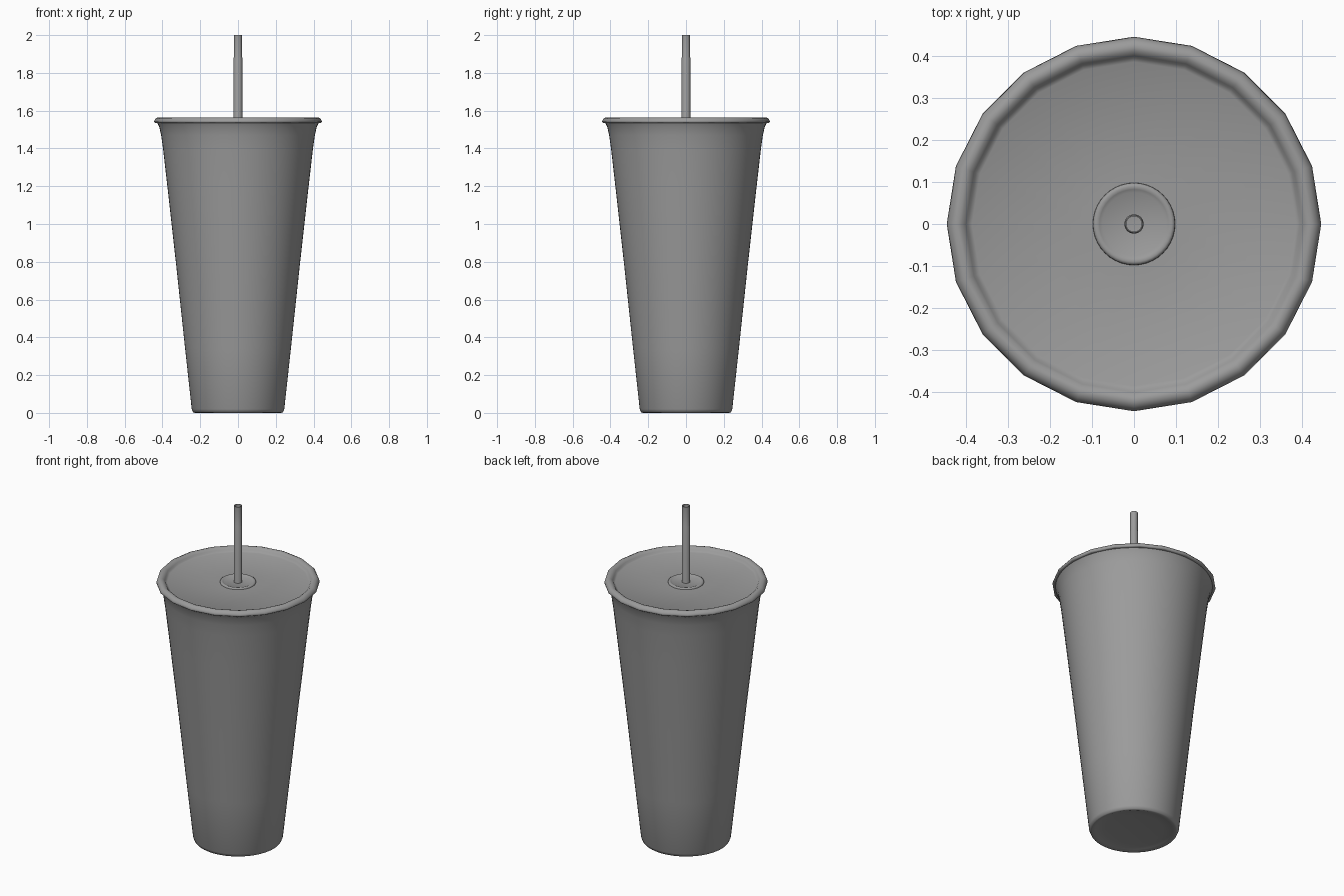
import bpy, bmesh, math

if "Cube" in bpy.data.objects:
    bpy.data.objects.remove(bpy.data.objects["Cube"])

grey = bpy.data.materials.new("dark_grey")
grey.diffuse_color = (0.33, 0.33, 0.33, 1)
grey.use_nodes = True
grey.node_tree.nodes["Principled BSDF"].inputs["Base Color"].default_value = grey.diffuse_color


def lathe(name, profile, sides, angle=40, closed=False):
    """Spin an (r, z) profile around z; points with r = 0 become poles."""
    bm = bmesh.new()
    rings = []
    for r, z in profile:
        if r == 0:
            rings.append([bm.verts.new((0, 0, z))] * sides)
        else:
            rings.append([bm.verts.new((r * math.cos(2 * math.pi * i / sides),
                                        r * math.sin(2 * math.pi * i / sides), z))
                          for i in range(sides)])
    pairs = list(zip(rings, rings[1:]))
    if closed:
        pairs.append((rings[-1], rings[0]))
    for a, b in pairs:
        for i in range(sides):
            j = (i + 1) % sides
            bm.faces.new(list(dict.fromkeys((a[i], a[j], b[j], b[i]))))
    bmesh.ops.recalc_face_normals(bm, faces=bm.faces)
    mesh = bpy.data.meshes.new(name)
    bm.to_mesh(mesh)
    bm.free()
    mesh.materials.append(grey)
    ob = bpy.data.objects.new(name, mesh)
    bpy.context.collection.objects.link(ob)
    bpy.ops.object.select_all(action='DESELECT')
    ob.select_set(True)
    bpy.context.view_layer.objects.active = ob
    bpy.ops.object.shade_smooth_by_angle(angle=math.radians(angle))
    return ob


# Tapered cup: dished base, outer wall with flared lip, then inner wall and floor
lathe("cup", [(0, 0.012), (0.16, 0.011), (0.21, 0.006), (0.228, 0.0), (0.238, 0.003),
              (0.245, 0.02), (0.28, 0.34), (0.327, 0.78), (0.374, 1.2), (0.397, 1.4),
              (0.407, 1.47), (0.417, 1.515), (0.427, 1.535), (0.41, 1.535), (0.395, 1.49),
              (0.362, 1.2), (0.234, 0.04), (0.22, 0.025), (0, 0.025)], 64, 75)

# Twenty-sided lid: rolled rim, recessed plate
lathe("lid", [(0.415, 1.537), (0.438, 1.535), (0.445, 1.54), (0.442, 1.55),
              (0.434, 1.56), (0.422, 1.565), (0.41, 1.562), (0.4, 1.553),
              (0.395, 1.545), (0.385, 1.54), (0.098, 1.54)], 20, 75)
# Raised collar round the straw
lathe("straw_collar", [(0.098, 1.538), (0.097, 1.546), (0.09, 1.55), (0.082, 1.547),
                       (0.075, 1.543), (0, 1.543)], 40, 60)

# Hollow straw reaching down into the cup, slightly narrower near the tip
lathe("straw", [(0.023, 0.06), (0.023, 1.88), (0.021, 1.885), (0.021, 2.0),
                (0.018, 2.0), (0.018, 0.06)], 24, 40, closed=True)
